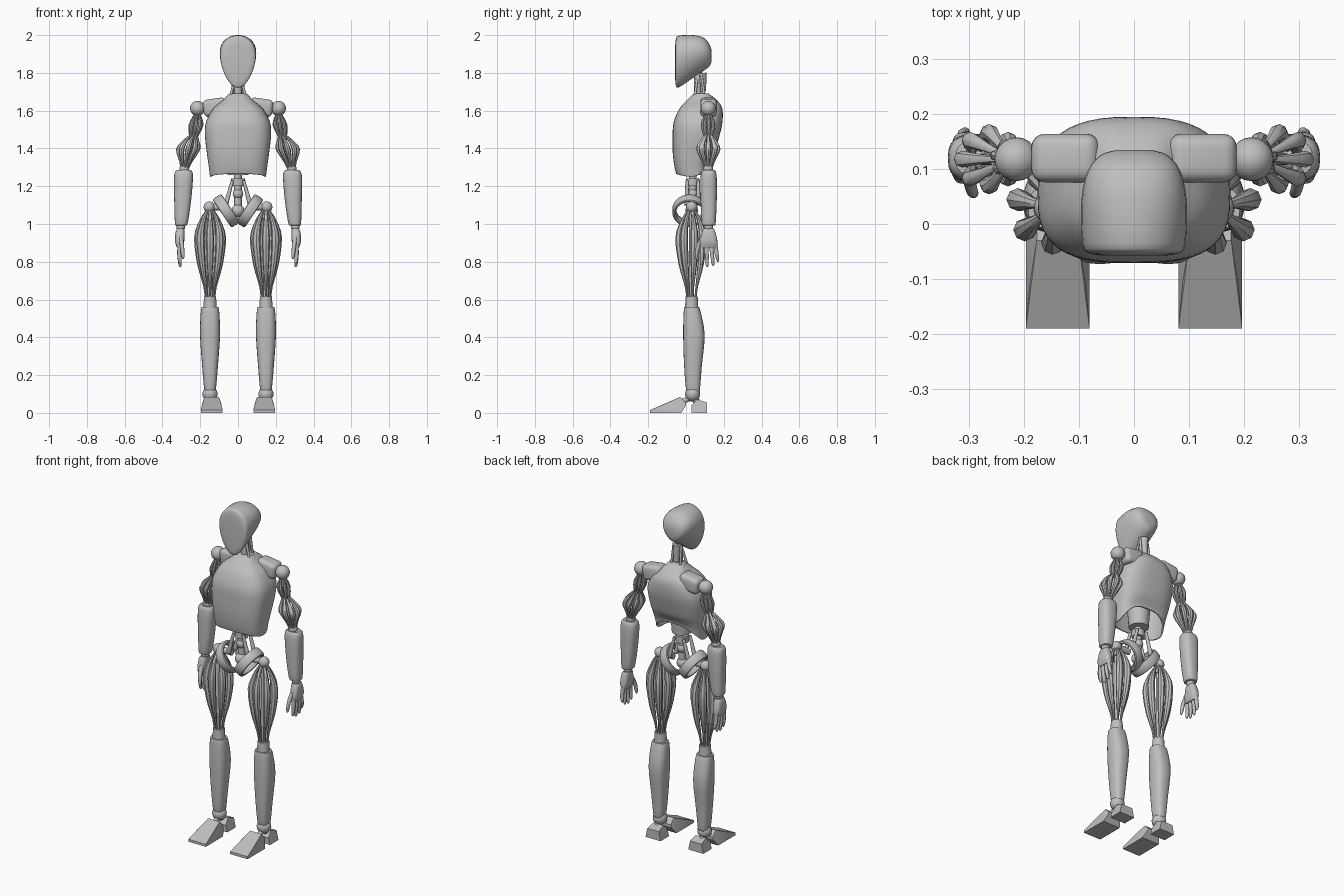
import bpy, bmesh, math
from mathutils import Vector, Matrix

if "Cube" in bpy.data.objects:
    bpy.data.objects.remove(bpy.data.objects["Cube"])

grey = bpy.data.materials.new("plain grey")
grey.diffuse_color = (0.52, 0.52, 0.52, 1)
grey.use_nodes = True
grey.node_tree.nodes["Principled BSDF"].inputs["Base Color"].default_value = grey.diffuse_color


def finish(name, bm, angle=38):
    bmesh.ops.recalc_face_normals(bm, faces=bm.faces)
    me = bpy.data.meshes.new(name)
    bm.to_mesh(me)
    bm.free()
    ob = bpy.data.objects.new(name, me)
    bpy.context.collection.objects.link(ob)
    me.materials.append(grey)
    bpy.ops.object.select_all(action='DESELECT')
    ob.select_set(True)
    bpy.context.view_layer.objects.active = ob
    bpy.ops.object.shade_smooth_by_angle(angle=math.radians(angle))
    return ob


def smooth_rows(rows, sub):
    """Catmull-Rom interpolation of rows of numbers."""
    out = []
    for i in range(len(rows) - 1):
        a, b, c, d = (rows[max(0, min(len(rows) - 1, i + k))] for k in (-1, 0, 1, 2))
        for j in range(sub):
            t = j / sub
            out.append([0.5 * (2*q + (r-p)*t + (2*p-5*q+4*r-s)*t*t + (3*q-p-3*r+s)*t**3)
                        for p, q, r, s in zip(a, b, c, d)])
    return out + [list(rows[-1])]


def skin(bm, loops, caps=(True, True)):
    rings = [[bm.verts.new(p) for p in loop] for loop in loops]
    n = len(rings[0])
    for r0, r1 in zip(rings, rings[1:]):
        for i in range(n):
            bm.faces.new((r0[i], r0[(i+1) % n], r1[(i+1) % n], r1[i]))
    for cap, ring in zip(caps, (rings[0], rings[-1])):
        if cap:
            bm.faces.new(ring)


def ring(x, y, z, rx, ry, n, power):
    pts = []
    for i in range(n):
        c, s = math.cos(2*math.pi*i/n), math.sin(2*math.pi*i/n)
        pts.append((x + rx*math.copysign(abs(c)**(2/power), c),
                    y + ry*math.copysign(abs(s)**(2/power), s), z))
    return pts


def loft(bm, rows, n=20, power=2, sub=3, caps=(True, True)):
    """Rows are x, y, z, half width, half depth."""
    skin(bm, [ring(*r, n, power) for r in smooth_rows(rows, sub)], caps)


def rod(bm, a, b, r0, r1=None, n=12):
    a, b = Vector(a), Vector(b)
    m = Matrix.Translation((a+b)/2) @ (b-a).to_track_quat('Z', 'Y').to_matrix().to_4x4()
    bmesh.ops.create_cone(bm, cap_ends=True, segments=n, radius1=r0,
                          radius2=r0 if r1 is None else r1, depth=(b-a).length, matrix=m)


def ball(bm, p, r):
    bmesh.ops.create_uvsphere(bm, u_segments=20, v_segments=12, radius=r, matrix=Matrix.Translation(p))


def bundle(bm, rows, count, phase):
    """Muscle strands around an axis; rows are x, y, z, distance, strand radius."""
    for k in range(count):
        t = phase + 2*math.pi*k/count
        loft(bm, [(x + d*math.cos(t), y + d*math.sin(t), z, r, r) for x, y, z, d, r in rows], 8)


def hull(bm, profile, x):
    vs = [bm.verts.new((x + sx*w, y, z)) for y, z, w in profile for sx in (-1, 1)]
    bmesh.ops.convex_hull(bm, input=vs)


# Head: egg sections from the face back; rows are y, top, bottom, half width
bm = bmesh.new()
head = [(-.057, 1.95, 1.76, .06), (-.052, 1.985, 1.728, .083), (-.035, 1.998, 1.725, .092),
        (.04, 2.0, 1.775, .094), (.095, 1.985, 1.812, .083), (.125, 1.95, 1.835, .06), (.135, 1.92, 1.86, .03)]
loops = []
for y, top, bot, w in smooth_rows(head, 3):
    loop = []
    for i in range(32):
        c, s = math.cos(math.pi*i/16), math.sin(math.pi*i/16)
        loop.append((w*c*(1 + .22*s), y, (top+bot)/2 + (top-bot)/2*s))
    loops.append(loop)
skin(bm, loops)
finish("head", bm, 45)

# Neck column and tendons
bm = bmesh.new()
rod(bm, (0, .06, 1.64), (0, .065, 1.84), .02)
rod(bm, (0, .09, 1.70), (0, .085, 1.80), .016, .024)
for s in (-1, 1):
    rod(bm, (s*.045, .045, 1.66), (s*.012, .06, 1.78), .007)
    rod(bm, (s*.03, .1, 1.66), (s*.025, .08, 1.80), .007)
finish("neck", bm)

# Torso shell, open below with an arched hem; rows are z, half width, front, back
torso = [(1.25, .148, -.052, .125), (1.29, .153, -.061, .13), (1.37, .164, -.07, .15),
         (1.47, .175, -.071, .178), (1.54, .169, -.065, .193), (1.61, .132, -.035, .192),
         (1.655, .08, .005, .165), (1.69, .048, .04, .12)]
loops = []
for z, w, f, b in smooth_rows(torso, 4):
    loop = []
    for x, y, zz in ring(0, (f+b)/2, z, w, (b-f)/2, 48, 2.9):
        u = (y - (f+b)/2) / ((b-f)/2)
        lift = (.09 if u > 0 else .015) * u*u
        loop.append((x, y, zz + max(0, 1.4-z)/.15*lift))
    loops.append(loop)
bm = bmesh.new()
skin(bm, loops, (False, True))
shell = finish("torso_shell", bm, 45)
mod = shell.modifiers.new("thickness", 'SOLIDIFY')
mod.thickness = .008
mod.offset = -1

# Waist and spine
bm = bmesh.new()
rod(bm, (0, .04, 1.26), (0, .04, 1.40), .055, .065, 24)
rod(bm, (0, .035, 1.20), (0, .035, 1.24), .036, n=20)
rod(bm, (0, .035, 1.06), (0, .035, 1.27), .02)
ball(bm, (0, .035, 1.16), .028)
ball(bm, (0, .03, 1.07), .034)
for s in (-1, 1):
    for y in (.005, .065):
        rod(bm, (s*.03, y, 1.23), (s*.065, y, 1.10), .008, .013)
finish("waist", bm)

for s, side in ((1, "left"), (-1, "right")):
    # Pelvis band ring
    bm = bmesh.new()
    loops = []
    rot = Matrix.Translation((s*.062, .018, 1.07)) @ Matrix.Rotation(s*math.radians(124), 4, 'Y')
    for i in range(37):
        t = 2*math.pi*i/36
        loops.append([rot @ Vector(((.08+px)*math.cos(t), (.08+px)*math.sin(t), py))
                      for px, py, _ in ring(0, 0, 0, .011, .028, 12, 3)])
    skin(bm, loops, (False, False))
    bmesh.ops.remove_doubles(bm, verts=bm.verts, dist=1e-5)
    finish(side + "_pelvis_ring", bm)

    # Hip joint
    X = s*.148
    bm = bmesh.new()
    ball(bm, (s*.152, .03, 1.09), .03)
    rod(bm, (s*.06, .03, 1.09), (X, .03, 1.09), .018)
    rod(bm, (X, .03, 1.03), (X, .03, 1.08), .02)
    finish(side + "_hip", bm)

    # Thigh strands around a central rod
    bm = bmesh.new()
    bundle(bm, [(X, .03, 1.075, .016, .006), (X, .03, 1.02, .045, .012), (X, .03, .93, .065, .021),
                (X, .03, .79, .053, .017), (X, .03, .67, .03, .007), (X, .03, .60, .022, .006)],
           7, -math.pi/2)
    rod(bm, (X, .03, .60), (X, .03, 1.08), .013)
    finish(side + "_thigh", bm)

    # Knee and shin
    bm = bmesh.new()
    rod(bm, (X, .03, .54), (X, .03, .615), .036, .032, 20)
    finish(side + "_knee", bm)
    bm = bmesh.new()
    loft(bm, [(X, .04, .11, .024, .03), (X, .037, .125, .031, .037), (X, .037, .25, .042, .047),
              (X, .042, .41, .053, .057), (X, .034, .52, .05, .047), (X, .03, .56, .045, .039)], 24, 2.6)
    finish(side + "_shin", bm)

    # Ankle and two-piece foot
    bm = bmesh.new()
    ball(bm, (X, .035, .1), .04)
    rod(bm, (X, -.02, .06), (X, .04, .085), .014)
    rod(bm, (X, .07, .04), (X, .04, .085), .018)
    finish(side + "_ankle", bm)
    bm = bmesh.new()
    hull(bm, [(-.19, 0, .058), (-.19, .015, .058), (-.105, .05, .05), (-.03, .085, .038),
              (0, .055, .038), (0, .04, .042), (-.025, 0, .058)], s*.139)
    finish(side + "_toe", bm, 20)
    bm = bmesh.new()
    hull(bm, [(.03, 0, .05), (.11, 0, .05), (.11, .055, .038), (.06, .072, .034), (.03, .04, .04)], s*.142)
    finish(side + "_heel", bm, 20)

    # Shoulder pad and ball
    bm = bmesh.new()
    m = (Matrix.Translation((s*.122, .12, 1.618)) @ Matrix.Rotation(s*math.radians(8), 4, 'Y')
         @ Matrix.Diagonal((.125, .088, .092, 1)))
    bmesh.ops.create_cube(bm, size=1, matrix=m)
    bmesh.ops.bevel(bm, geom=list(bm.edges), offset=.024, segments=4, profile=.5, affect='EDGES')
    finish(side + "_shoulder_pad", bm, 50)
    bm = bmesh.new()
    ball(bm, (s*.214, .118, 1.612), .04)
    finish(side + "_shoulder_ball", bm)

    # Upper arm: two bundles pinched in the middle
    bm = bmesh.new()
    Y = .118
    bundle(bm, [(s*.216, Y, 1.58, .014, .005), (s*.222, Y, 1.525, .03, .01),
                (s*.236, Y, 1.46, .017, .007), (s*.242, Y, 1.445, .016, .006)], 7, .2)
    bundle(bm, [(s*.234, Y, 1.475, .014, .005), (s*.25, Y, 1.44, .035, .01), (s*.264, Y, 1.395, .049, .015),
                (s*.276, Y, 1.33, .026, .009), (s*.284, Y, 1.285, .014, .006)], 8, 0)
    rod(bm, (s*.216, Y, 1.6), (s*.238, Y, 1.46), .011)
    rod(bm, (s*.238, Y, 1.46), (s*.284, Y, 1.28), .011)
    ball(bm, (s*.284, Y, 1.292), .026)
    finish(side + "_upper_arm", bm)

    # Forearm
    bm = bmesh.new()
    loft(bm, [(s*.302, .12, .992, .026, .03), (s*.3, .12, 1.005, .034, .037), (s*.294, .12, 1.1, .043, .042),
              (s*.29, .12, 1.2, .049, .044), (s*.288, .12, 1.265, .049, .041), (s*.287, .12, 1.285, .038, .032)],
         24, 2.6)
    finish(side + "_forearm", bm)

    # Hand: wrist, palm, four fingers and a thumb
    bm = bmesh.new()
    ball(bm, (s*.303, .12, .985), .024)
    loft(bm, [(s*.304, .12, .975, .018, .028), (s*.307, .12, .955, .024, .036),
              (s*.309, .12, .905, .024, .047), (s*.308, .12, .872, .014, .044)], 20, 3)
    finish(side + "_palm", bm, 50)
    bm = bmesh.new()
    for y0, y1, z1 in ((.157, .168, .80), (.133, .143, .778), (.108, .112, .772), (.085, .083, .785)):
        loft(bm, [(s*.309, y0, .885, .011, .011), (s*.311, (y0+y1)/2, .84, .011, .011),
                  (s*.307, y1, z1+.012, .008, .008), (s*.306, y1, z1, .003, .003)], 10)
    loft(bm, [(s*.302, .088, .93, .012, .014), (s*.296, .064, .88, .011, .012),
              (s*.292, .056, .835, .009, .009), (s*.29, .055, .815, .004, .004)], 10)
    finish(side + "_fingers", bm, 50)
